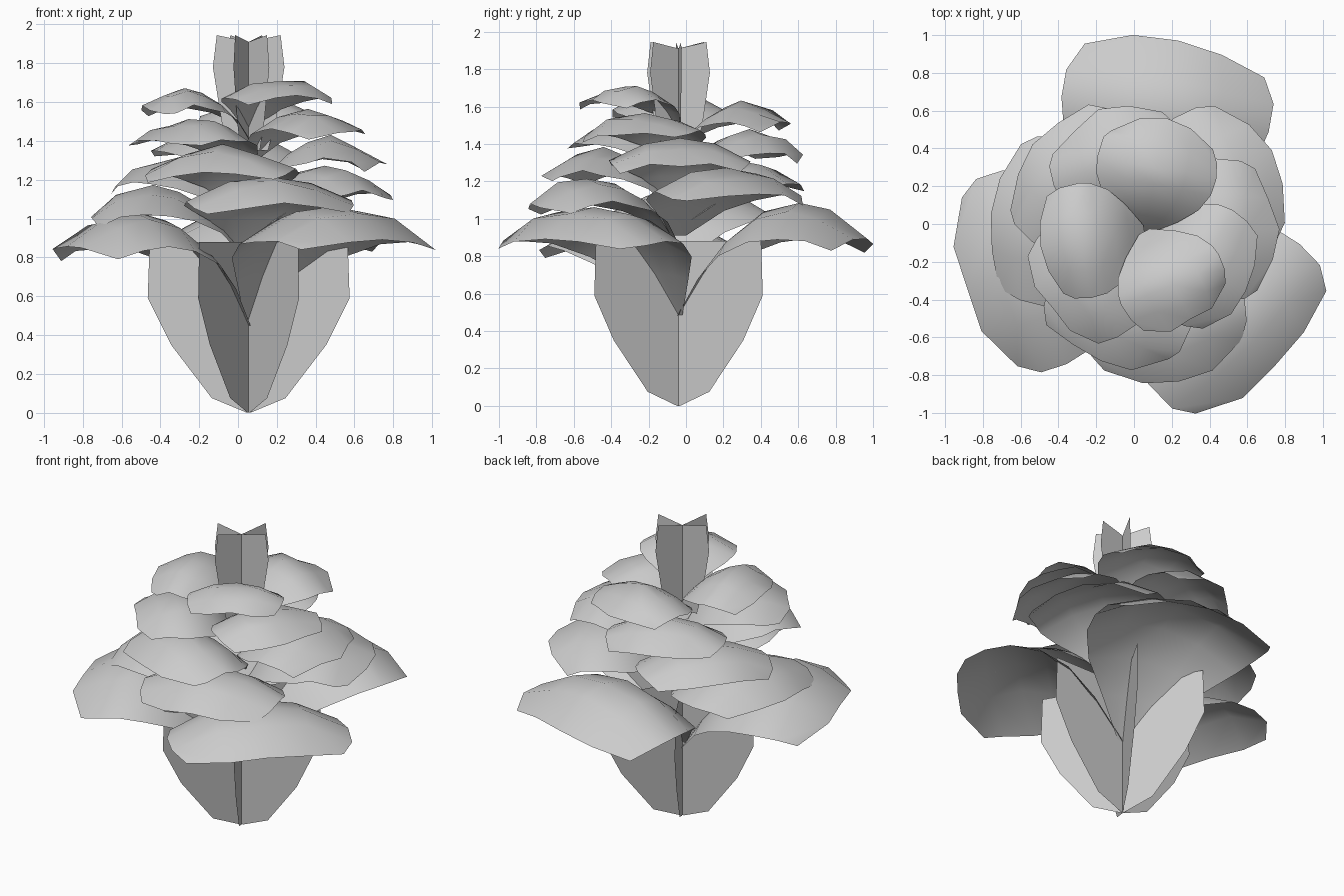
import bpy, math, random

if "Cube" in bpy.data.objects:
    bpy.data.objects.remove(bpy.data.objects["Cube"])

random.seed(4)
AX, AY = 0.055, -0.04          # plant axis

# leaf rows at unit size: radius, height, half width, edge pull inward, edge drop
BASAL = [(0.00, 0.46, 0.03, 0.00, 0.00),
         (0.14, 0.68, 0.22, 0.00, 0.03),
         (0.28, 0.86, 0.39, 0.00, 0.09),
         (0.45, 1.00, 0.50, 0.00, 0.16),
         (0.62, 1.04, 0.54, 0.02, 0.18),
         (0.80, 1.00, 0.54, 0.04, 0.16),
         (1.00, 0.86, 0.47, 0.12, 0.06)]
UPPER = [(0.00, 0.58, 0.06, 0.00, 0.00),
         (0.14, 0.77, 0.28, 0.00, 0.02),
         (0.28, 0.91, 0.44, 0.00, 0.09),
         (0.43, 1.00, 0.52, 0.00, 0.15),
         (0.60, 1.04, 0.54, 0.04, 0.17),
         (0.80, 0.99, 0.52, 0.07, 0.15),
         (1.00, 0.86, 0.46, 0.15, 0.06)]
COLS = [-1, -0.5, 0, 0.5, 1]


def make_object(name, verts, faces):
    me = bpy.data.meshes.new(name)
    me.from_pydata(verts, [], faces)
    me.polygons.foreach_set("use_smooth", [True] * len(faces))
    me.update()
    ob = bpy.data.objects.new(name, me)
    bpy.context.collection.objects.link(ob)
    return ob


def strip_faces(rows, n):
    return [(k * n + c, k * n + c + 1, (k + 1) * n + c + 1, (k + 1) * n + c)
            for k in range(rows - 1) for c in range(n - 1)]


def leaf(name, rows, az, size, peak):
    a = math.radians(az)
    base = peak - 1.04 * size
    verts = []
    for k, (r, z, w, pull, drop) in enumerate(rows):
        for u in COLS:
            rr = (r - pull * u * u) * size
            t = w * u * size
            zz = base + (z - drop * u * u) * size
            if k > 3:                      # slight ragged blade
                zz += random.uniform(-0.015, 0.015)
                rr += random.uniform(-0.02, 0.02)
            verts.append((AX + rr * math.cos(a) - t * math.sin(a),
                          AY + rr * math.sin(a) + t * math.cos(a), zz))
    make_object(name, verts, strip_faces(len(rows), len(COLS)))


def crossed(name, profile, turn, notch):
    """Three upright blades crossing on the axis; profile is (half width, z)."""
    for i in range(3):
        a = math.radians(turn + 60 * i)
        verts = []
        for k, (w, z) in enumerate(profile):
            for u in (-1, 0, 1):
                zz = z - (notch if u == 0 and k == len(profile) - 1 else 0)
                verts.append((AX + u * w * math.cos(a), AY + u * w * math.sin(a), zz))
        make_object(f"{name}_{i + 1}", verts, strip_faces(len(profile), 3))


# spiral of upper leaves, from the top down
for i in range(12):
    leaf(f"upper_leaf_{i + 1}", UPPER, -62 - 109.5 * i, 0.54 + 0.027 * i, 1.72 - 0.05 * i)

# three large basal leaves
for i, (az, size, peak) in enumerate([(80, 1.03, 1.08), (-46, 1.01, 1.07), (-162, 1.0, 1.03)]):
    leaf(f"basal_leaf_{i + 1}", BASAL, az, size, peak)

# crossed blades: cup below, heart on top
crossed("cup_blade", [(0.01, 0), (0.19, 0.075), (0.40, 0.35), (0.52, 0.59), (0.51, 0.88)], 0, 0)
crossed("heart_leaf", [(0.10, 1.35), (0.14, 1.5), (0.185, 1.78), (0.165, 1.945)], 5, 0.035)
